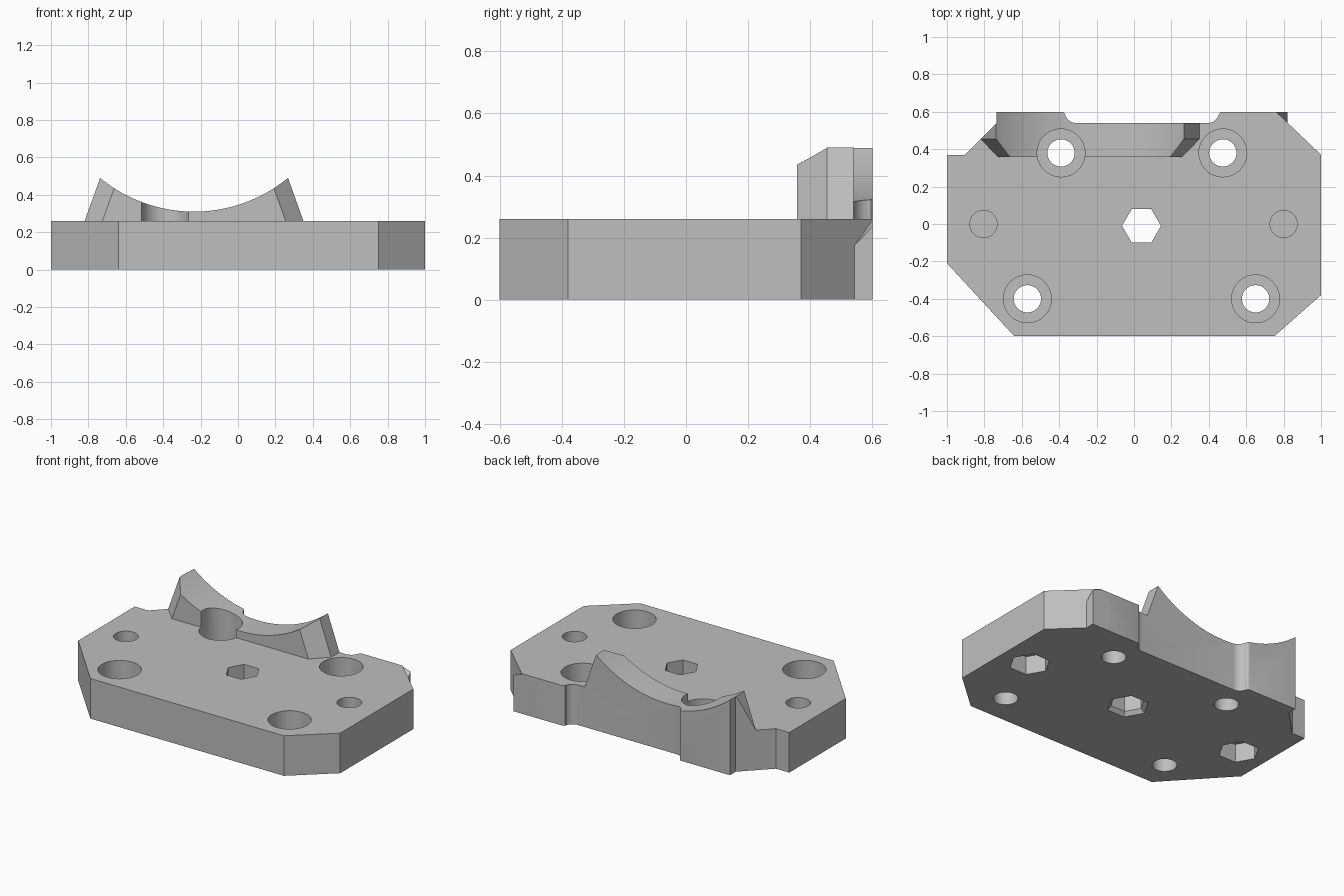
import bpy
import bmesh
from math import sin, cos, pi, radians

cube = bpy.data.objects.get("Cube")
if cube:
    bpy.data.objects.remove(cube, do_unlink=True)

grey = bpy.data.materials.new("plain_grey")
grey.use_nodes = True
colour = (0.52, 0.52, 0.52, 1)
grey.diffuse_color = colour
grey.node_tree.nodes["Principled BSDF"].inputs["Base Color"].default_value = colour


def finish(bm, name):
    bmesh.ops.recalc_face_normals(bm, faces=bm.faces)
    mesh = bpy.data.meshes.new(name)
    bm.to_mesh(mesh)
    bm.free()
    mesh.materials.append(grey)
    obj = bpy.data.objects.new(name, mesh)
    bpy.context.collection.objects.link(obj)
    return obj


def loft(name, low, high, z0, z1):
    """Solid between two matching outlines at heights z0 and z1."""
    bm = bmesh.new()
    a = [bm.verts.new((x, y, z0)) for x, y in low]
    b = [bm.verts.new((x, y, z1)) for x, y in high]
    bm.faces.new(a)
    bm.faces.new(b)
    for i in range(len(a)):
        j = (i + 1) % len(a)
        bm.faces.new((a[i], a[j], b[j], b[i]))
    return finish(bm, name)


def hull(name, points):
    bm = bmesh.new()
    for p in points:
        bm.verts.new(p)
    bmesh.ops.convex_hull(bm, input=bm.verts)
    return finish(bm, name)


def ring(cx, cy, r, n=48):
    return [(cx + r * cos(2 * pi * i / n), cy + r * sin(2 * pi * i / n)) for i in range(n)]


def arc(cx, cy, r, start, end, n=8):
    angles = [radians(start + (end - start) * i / n) for i in range(n + 1)]
    return [(cx + r * cos(t), cy + r * sin(t)) for t in angles]


def combine(obj, other, operation):
    mod = obj.modifiers.new("combine", "BOOLEAN")
    mod.operation = operation
    mod.solver = "EXACT"
    mod.object = other
    bpy.context.view_layer.objects.active = obj
    bpy.ops.object.modifier_apply(modifier=mod.name)
    bpy.data.objects.remove(other, do_unlink=True)


def drill(cx, cy, r, z0, z1, n=48, r_top=None):
    cutter = loft("cutter", ring(cx, cy, r, n), ring(cx, cy, r_top or r, n), z0, z1)
    combine(plate, cutter, "DIFFERENCE")


TOP = 0.26
MID = -0.235

# Oversized slab, trimmed to the plan outline later
slab = [(-1.2, -0.8), (1.2, -0.8), (1.2, 0.8), (-1.2, 0.8)]
plate = loft("mounting_plate", slab, slab, 0, TOP)


# Cradle wall with leaning ends and bevelled front corners
def wall_plan(z):
    h = 0.585 - 0.36 * (z - TOP)
    return [(MID - h, 0.7), (MID - h, 0.455), (MID - h + 0.095, 0.357),
            (MID + h - 0.095, 0.357), (MID + h, 0.455), (MID + h, 0.7)]


wall = loft("wall", wall_plan(0.1), wall_plan(0.6), 0.1, 0.6)
saddle = loft("saddle", ring(0, 0, 0.79, 160), ring(0, 0, 0.79, 160), -1, 1)
saddle.rotation_euler = (pi / 2, 0, 0)
saddle.location = (MID, 0.5, 1.10)
bpy.context.view_layer.update()
combine(wall, saddle, "DIFFERENCE")
combine(plate, wall, "UNION")

# Plan outline with clipped corners and a shallow rear recess
outline = [(-0.64, -0.6), (0.75, -0.6), (1, -0.38), (1, 0.37), (0.76, 0.6)]
outline += arc(0.47, 0.585, 0.015, 90, 180, 3)
outline += arc(0.395, 0.6, 0.06, -15, -90)
outline += arc(-0.31, 0.6, 0.06, 270, 195)
outline += arc(-0.385, 0.585, 0.015, 0, 90, 3)
outline += [(-0.735, 0.6), (-0.735, 0.54), (-0.905, 0.37), (-1, 0.37), (-1, -0.21)]
combine(plate, loft("outline", outline, outline, -0.2, 0.9), "INTERSECT")

# Small sloped foot at the rear corner
foot = hull("foot", [(0.7, 0.543, 0), (0.82, 0.543, 0), (0.82, 0.6, 0), (0.7, 0.6, 0),
                     (0.82, 0.543, 0.175), (0.82, 0.6, 0.235), (0.76, 0.6, 0.255),
                     (0.7, 0.6, 0.2), (0.7, 0.543, 0.17)])
combine(plate, foot, "UNION")

# Counterbored bolt holes
for x, y in [(-0.39, 0.38), (0.475, 0.38), (-0.57, -0.4), (0.65, -0.4)]:
    drill(x, y, 0.128, 0.11, 0.9)
    drill(x, y, 0.073, -0.1, 0.2)

# Blind pin holes above, nut pockets below
for x in (-0.805, 0.8):
    drill(x, 0, 0.073, 0.15, 0.4)
    drill(x, 0, 0.122, -0.1, 0.12, 6)

# Central hexagonal hole with a flared underside
drill(0.04, -0.01, 0.104, -0.1, 0.4, 6)
drill(0.04, -0.01, 0.135, -0.01, 0.025, 6, 0.104)

bpy.ops.object.select_all(action="DESELECT")
plate.select_set(True)
bpy.context.view_layer.objects.active = plate
bpy.ops.object.shade_smooth_by_angle(angle=radians(25))
